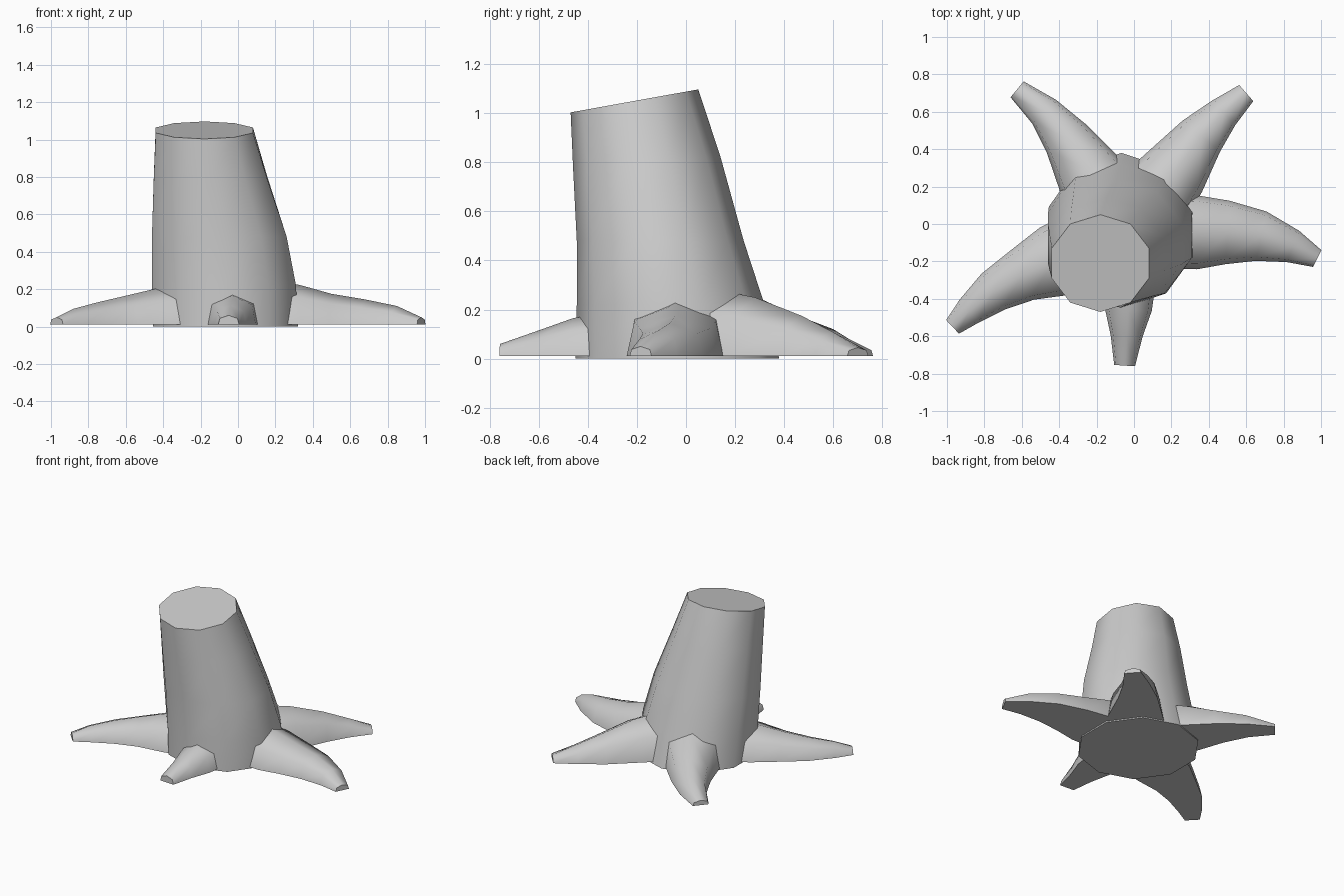
import bpy, bmesh, math
from mathutils import Vector

cube = bpy.data.objects.get("Cube")
if cube:
    bpy.data.objects.remove(cube, do_unlink=True)

grey = bpy.data.materials.new("plain grey")
grey.use_nodes = True
GREY = (0.6, 0.6, 0.6, 1)
grey.diffuse_color = GREY
grey.node_tree.nodes["Principled BSDF"].inputs["Base Color"].default_value = GREY


def loft(name, rings, flat_columns=()):
    """Skin matching rings, cap both ends, smooth the sides, keep rims sharp."""
    bm = bmesh.new()
    loops = [[bm.verts.new(p) for p in ring] for ring in rings]
    n = len(loops[0])
    flats = [bm.faces.new(loops[0]), bm.faces.new(loops[-1])]
    for a, b in zip(loops, loops[1:]):
        for i in range(n):
            j = (i + 1) % n
            face = bm.faces.new((a[i], a[j], b[j], b[i]))
            face.smooth = True
            if i in flat_columns:
                flats.append(face)
    for face in flats:
        for edge in face.edges:
            edge.smooth = False
    bmesh.ops.recalc_face_normals(bm, faces=bm.faces)
    mesh = bpy.data.meshes.new(name)
    bm.to_mesh(mesh)
    bm.free()
    mesh.materials.append(grey)
    obj = bpy.data.objects.new(name, mesh)
    bpy.context.collection.objects.link(obj)


# Leaning, tapering trunk with a slanted cut: height, x range, y range, slant
SIDES = 10
rings = []
for z, x0, x1, y0, y1, slant in [
        (0.00, -0.455, 0.32, -0.45, 0.38, 0),
        (0.22, -0.46, 0.31, -0.445, 0.32, 0),
        (0.48, -0.46, 0.26, -0.445, 0.235, 0),
        (0.80, -0.45, 0.155, -0.46, 0.14, 0.08),
        (1.05, -0.44, 0.08, -0.47, 0.05, 0.18)]:
    cx, cy = (x0 + x1) / 2, (y0 + y1) / 2
    rx, ry = (x1 - x0) / 2 / math.cos(math.pi / SIDES), (y1 - y0) / 2
    ring = []
    for i in range(SIDES):
        a = math.pi / 2 + math.tau * i / SIDES
        dy = ry * math.sin(a)
        ring.append((cx + rx * math.cos(a), cy + dy, z + slant * dy))
    rings.append(ring)
loft("trunk", rings)

# Arched root cross-section with a flat underside (fraction of width, height)
ARCH = [(-1, 0), (-0.84, 0.68), (0, 1), (0.84, 0.68), (1, 0)]
GROUND = 0.01


def root(name, stations):
    """Stations along the root: x, y, half width, top height."""
    pts = [Vector(s[:2]) for s in stations]
    rings = []
    for i, (x, y, w, top) in enumerate(stations):
        d = (pts[min(i + 1, len(pts) - 1)] - pts[max(i - 1, 0)]).normalized()
        rings.append([(x - d.y * w * u, y + d.x * w * u, GROUND + (top - GROUND) * v)
                      for u, v in ARCH])
    loft(name, rings, flat_columns=(len(ARCH) - 1,))


root("left_root", [(0.20, -0.04, 0.20, 0.25), (0.34, -0.045, 0.197, 0.22),
                   (0.50, -0.045, 0.17, 0.175), (0.68, -0.065, 0.135, 0.145),
                   (0.85, -0.12, 0.09, 0.11), (0.98, -0.185, 0.05, 0.05)])
root("back_left_root", [(0.14, 0.18, 0.20, 0.27), (0.22, 0.28, 0.18, 0.25),
                        (0.36, 0.47, 0.13, 0.175), (0.48, 0.595, 0.09, 0.11),
                        (0.60, 0.70, 0.057, 0.045)])
root("back_right_root", [(-0.20, 0.20, 0.20, 0.27), (-0.255, 0.29, 0.175, 0.25),
                         (-0.36, 0.455, 0.13, 0.175), (-0.48, 0.60, 0.09, 0.12),
                         (-0.625, 0.72, 0.055, 0.045)])
root("right_root", [(-0.32, -0.16, 0.21, 0.22), (-0.43, -0.20, 0.195, 0.205),
                    (-0.60, -0.275, 0.145, 0.165), (-0.75, -0.36, 0.115, 0.13),
                    (-0.88, -0.465, 0.08, 0.095), (-0.97, -0.55, 0.05, 0.05)])
root("front_root", [(-0.03, -0.36, 0.14, 0.18), (-0.03, -0.46, 0.125, 0.165),
                    (-0.04, -0.60, 0.085, 0.115), (-0.05, -0.757, 0.056, 0.06)])
